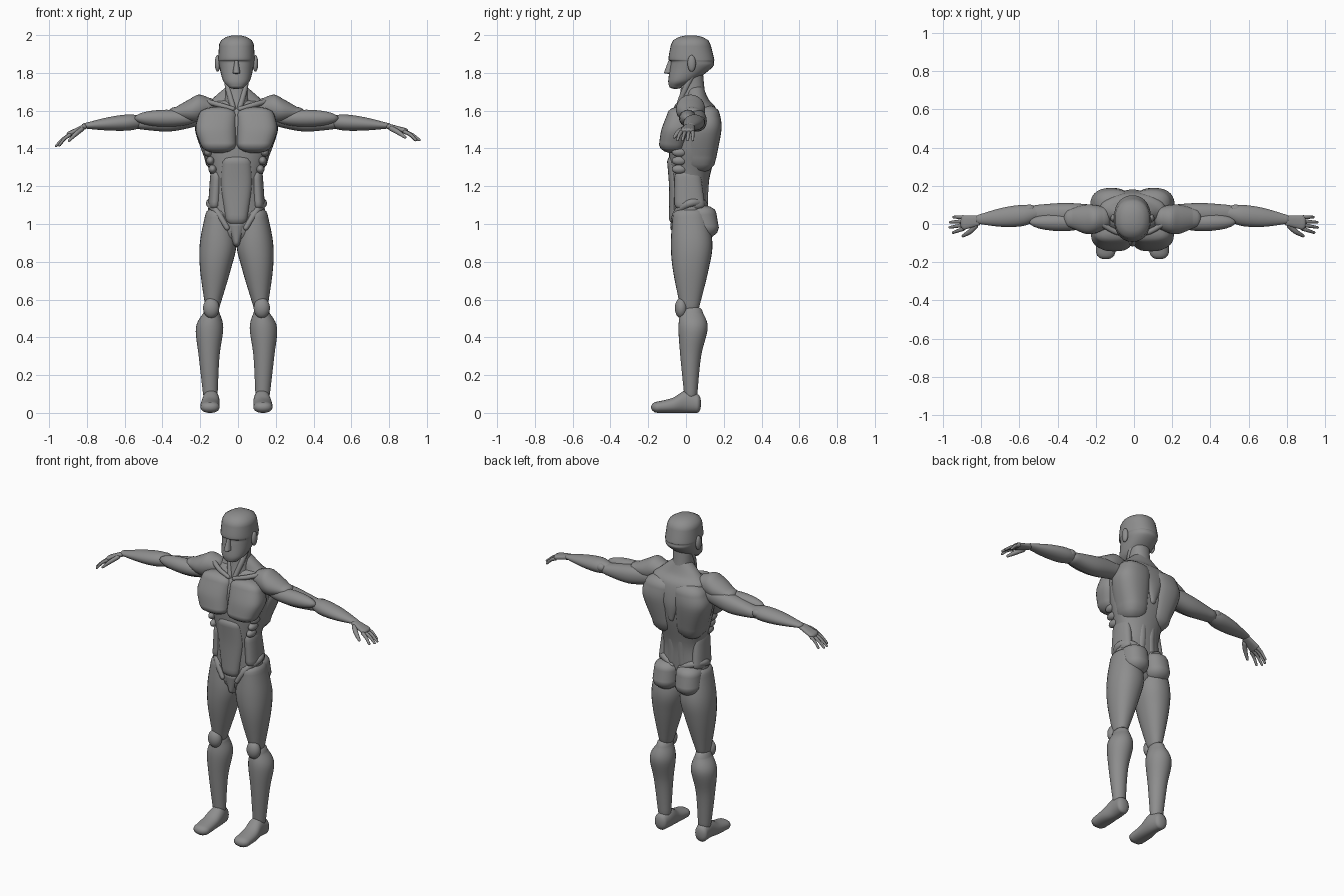
import bpy
import bmesh
from math import cos, sin, pi, tau, copysign
from mathutils import Vector

cube = bpy.data.objects.get("Cube")
if cube:
    bpy.data.objects.remove(cube, do_unlink=True)

CENTRE = -.008
X, Y, Z = range(3)

clay = bpy.data.materials.new("clay grey")
clay.use_nodes = True
clay.diffuse_color = (.27, .27, .27, 1)
clay.node_tree.nodes["Principled BSDF"].inputs["Base Color"].default_value = clay.diffuse_color


def finish(name, bm, side, warp=None):
    """Mirror to the wanted side, then turn the mesh into a smooth object."""
    for vert in bm.verts:
        if warp:
            vert.co = warp(vert.co, side)
        vert.co.x = CENTRE + side * vert.co.x
    bmesh.ops.recalc_face_normals(bm, faces=bm.faces)
    mesh = bpy.data.meshes.new(name)
    bm.to_mesh(mesh)
    bm.free()
    mesh.materials.append(clay)
    obj = bpy.data.objects.new(name, mesh)
    bpy.context.collection.objects.link(obj)
    bpy.ops.object.select_all(action="DESELECT")
    obj.select_set(True)
    bpy.context.view_layer.objects.active = obj
    bpy.ops.object.shade_smooth_by_angle(angle=.8)


def spline(rows, steps=6):
    """Catmull-Rom interpolation through rows of numbers."""
    rows = [Vector(row) for row in rows]
    padded = [rows[0], *rows, rows[-1]]
    result = []
    for before, start, end, after in zip(padded, padded[1:], padded[2:], padded[3:]):
        leave, arrive = (end - before) / 2, (after - start) / 2
        for step in range(steps):
            t = step / steps
            ease = t * t * (3 - 2 * t)
            result.append(start.lerp(end, ease) + leave * t * (1 - t) ** 2 - arrive * t * t * (1 - t))
    return result + [rows[-1]]


def dome_steps(index, last):
    """Shift and scale pairs that round off the first and last ring."""
    angles = [pi / 2 * part for part in (.3, .6, .85)]
    if index == 0:
        return [(-sin(angle), cos(angle)) for angle in reversed(angles)] + [(0, 1)]
    if index == last:
        return [(0, 1)] + [(sin(angle), cos(angle)) for angle in angles]
    return [(0, 1)]


def skin(rings):
    """Bridge equal rings of points and cap both ends."""
    bm = bmesh.new()
    rings = [[bm.verts.new(point) for point in ring] for ring in rings]
    for low, high in zip(rings, rings[1:]):
        for i in range(len(low)):
            bm.faces.new((low[i - 1], low[i], high[i], high[i - 1]))
    bm.faces.new(rings[0])
    bm.faces.new(rings[-1])
    return bm


def loft(name, axis, rows, domes, power=2.2, side=1, warp=None, count=28):
    """Each row: axis position, then min and max of the other axes (one half width if symmetric)."""
    rows = spline([row if len(row) == 5 else (row[0], -row[1], *row[1:]) for row in rows])
    heading = copysign(1, rows[-1][0] - rows[0][0])
    rings = []
    for index, (along, left, right, low, high) in enumerate(rows):
        for shift, scale in dome_steps(index, len(rows) - 1):
            ring = []
            for i in range(count):
                c, s = (copysign(abs(f) ** (2 / power), f) * scale
                        for f in (cos(tau * i / count), sin(tau * i / count)))
                point = [(left + right + (right - left) * c) / 2, (low + high + (high - low) * s) / 2]
                point.insert(axis, along + heading * shift * domes[shift > 0])
                ring.append(point)
            rings.append(ring)
    finish(name, skin(rings), side, warp)


def tube(name, rows, side, warp=None, count=12):
    """Each row: x, y, z and radius; the ends are rounded off."""
    rows = spline(rows)
    rings = []
    for index, row in enumerate(rows):
        ahead, behind = rows[min(index + 1, len(rows) - 1)], rows[max(index - 1, 0)]
        turn = (ahead - behind).to_3d().to_track_quat("Z", "Y")
        for shift, scale in dome_steps(index, len(rows) - 1):
            rings.append([row.to_3d() + turn @ Vector((cos(tau * i / count) * scale,
                          sin(tau * i / count) * scale, shift)) * row.w for i in range(count)])
    finish(name, skin(rings), side, warp)


def ball(name, centre, size, side):
    bm = bmesh.new()
    bmesh.ops.create_uvsphere(bm, u_segments=24, v_segments=16, radius=1)
    for vert in bm.verts:
        vert.co = Vector(centre) + vert.co * Vector(size)
    finish(name, bm, side)


def droop(point, side):
    """The right hand hangs lower, the left one reaches further out."""
    reach = max(point.x - .8, 0)
    return point + Vector((.08, 0, 0) if side > 0 else (0, 0, -.2)) * reach


# Head and neck
loft("head", Z, [(1.73, .045, -.09, -.02), (1.76, .072, -.094, .05), (1.83, .09, -.084, .14),
                 (1.86, .095, -.08, .147), (1.875, .097, -.093, .149), (1.95, .092, -.08, .13)],
     domes=(.015, .05))
loft("nose", Z, [(1.8, .02, -.117, -.06), (1.86, .01, -.095, -.06)], domes=(.005, .01))
loft("neck", Z, [(1.6, .075, -.05, .12), (1.7, .06, -.03, .1), (1.8, .06, -.02, .09)], domes=(.01, .01))

# Torso core and the muscles on its centre line
loft("torso", Z, [(1.64, .13, -.03, .12), (1.55, .2, -.08, .17), (1.4, .18, -.09, .16),
                  (1.22, .13, -.08, .12), (1.08, .15, -.07, .11), (.97, .14, -.07, .1)], domes=(.02, .08))
loft("trapezius", Z, [(1.73, .05, .01, .09), (1.66, .13, 0, .12), (1.61, .17, 0, .16),
                      (1.5, .07, .1, .18), (1.4, .02, .13, .17)], domes=(.01, .02))
loft("abdomen", Z, [(1.33, .08, -.1, 0), (1.2, .083, -.09, 0), (1.03, .06, -.09, 0)],
     domes=(.04, .04), power=2.6)
loft("groin", Z, [(1, .06, -.08, .03), (.9, .02, -.07, .03)], domes=(.02, .02))

for label, side in (("left", 1), ("right", -1)):
    # Ears, neck cords and collarbones
    ball(label + "_ear", centre=(.1, .03, 1.85), size=(.015, .022, .044), side=side)
    tube(label + "_neck_cord", [(.055, .03, 1.78, .014), (.04, -.01, 1.7, .016), (.016, -.045, 1.61, .014)], side)
    tube(label + "_collarbone", [(.02, -.055, 1.61, .012), (.09, -.04, 1.63, .014), (.16, 0, 1.65, .014)], side)

    # Chest, back and waist
    loft(label + "_pectoral", Z, [(1.58, 0, .2, -.1, .02), (1.5, 0, .217, -.13, .03), (1.42, 0, .19, -.143, 0)],
         domes=(.04, .045), power=2.7, side=side)
    loft(label + "_back_muscle", Z, [(1.58, 0, .2, .03, .18), (1.5, 0, .22, 0, .188), (1.35, 0, .17, -.02, .16)],
         domes=(.05, .08), power=2.4, side=side)
    loft(label + "_flank", Z, [(1.25, .07, .14, -.06, .08), (1.1, .08, .15, -.06, .1)],
         domes=(.05, .03), side=side)
    tube(label + "_spine_muscle", [(.035, .1, 1.33, .03), (.03, .09, 1.2, .03), (.035, .085, 1.1, .03)], side)
    for step in range(3):
        ball(label + "_rib_muscle_" + "abc"[step], centre=(.15 - step * .012, -.035, 1.38 - step * .045),
             size=(.022, .04, .024), side=side)

    # Hips
    tube(label + "_hip_band", [(.03, .105, 1.08, .016), (.1, .085, 1.11, .022), (.14, .02, 1.11, .022),
                               (.1, -.05, 1.06, .018), (.05, -.07, .98, .014)], side)
    loft(label + "_buttock", Z, [(1.06, 0, .15, 0, .16), (.98, 0, .155, 0, .174)],
         domes=(.04, .06), side=side)

    # Legs
    loft(label + "_thigh", Z, [(1.05, .03, .165, -.07, .11), (.9, 0, .194, -.08, .14),
                               (.76, .03, .193, -.07, .12), (.56, .09, .165, -.03, .07)],
         domes=(.04, .03), side=side)
    ball(label + "_kneecap", centre=(.134, -.025, .555), size=(.043, .034, .054), side=side)
    loft(label + "_lower_leg", Z, [(.53, .09, .175, -.03, .09), (.45, .07, .215, -.04, .115),
                                   (.3, .09, .2, -.03, .08), (.1, .1, .177, -.01, .06)],
         domes=(.04, .04), power=2, side=side)
    loft(label + "_foot", Y, [(.06, .1, .18, 0, .1), (0, .09, .18, 0, .12), (-.07, .09, .19, 0, .08),
                              (-.15, .09, .19, 0, .06)], domes=(.02, .035), side=side)

    # Arms
    loft(label + "_shoulder", X, [(.15, -.03, .09, 1.57, 1.67), (.2, -.05, .1, 1.54, 1.685),
                                  (.25, -.05, .1, 1.54, 1.66), (.32, -.02, .08, 1.56, 1.62)],
         domes=(.04, .04), power=2, side=side)
    loft(label + "_upper_arm", X, [(.2, 0, .1, 1.52, 1.62), (.35, 0, .11, 1.49, 1.6), (.5, .01, .1, 1.5, 1.57)],
         domes=(.05, .05), side=side)
    ball(label + "_biceps", centre=(.37, .01, 1.56), size=(.17, .047, .045), side=side)
    loft(label + "_forearm", X, [(.5, .02, .09, 1.51, 1.57), (.57, -.01, .1, 1.495, 1.58),
                                 (.68, -.015, .085, 1.495, 1.565), (.8, 0, .05, 1.505, 1.535)],
         domes=(.04, .02), power=2, side=side)
    ball(label + "_elbow", centre=(.54, .08, 1.545), size=(.03, .022, .024), side=side)

    # Hands
    loft(label + "_palm", X, [(.81, -.01, .045, 1.5, 1.53), (.88, -.03, .045, 1.48, 1.51)],
         domes=(.02, .02), power=2.5, side=side, warp=droop)
    for i, finger in enumerate(("little", "ring", "middle", "index")):
        knuckle = Vector((.885, .035 - .02 * i, 1.487, .011))
        tip = Vector((.935 + .022 * sin(i), .036 - .027 * i, 1.445, .007))
        middle = knuckle.lerp(tip, .5) + Vector((0, 0, .007, 0))
        tube(label + "_" + finger + "_finger", [knuckle, middle, tip], side, droop)
    tube(label + "_thumb", [(.82, -.01, 1.505, .014), (.85, -.04, 1.487, .013), (.885, -.062, 1.46, .008)],
         side, droop)
